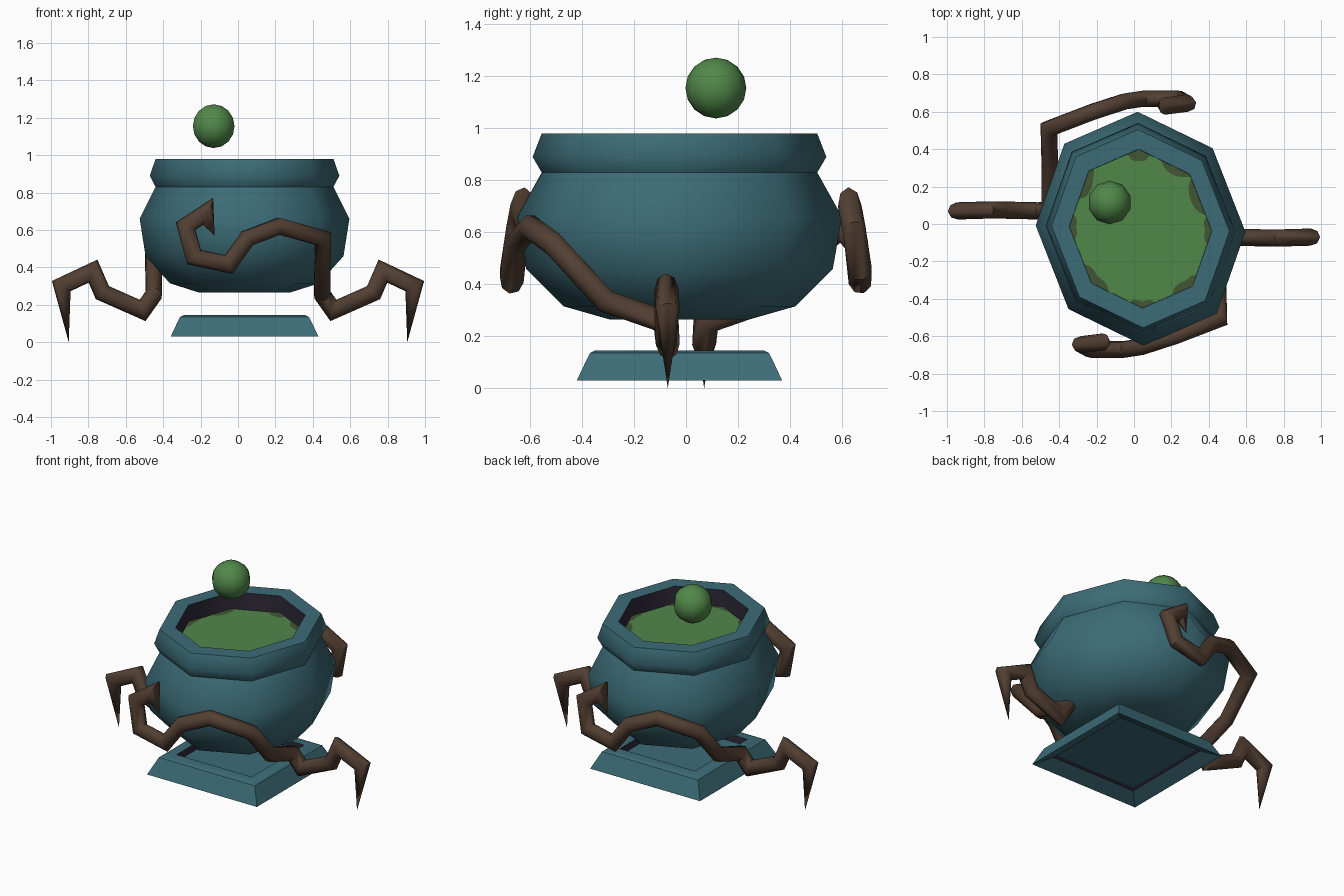
import bpy, bmesh, math
from mathutils import Vector

if "Cube" in bpy.data.objects:
    bpy.data.objects.remove(bpy.data.objects["Cube"])

CX, CY = 0.035, -0.025          # shared centre of pot and base


def material(name, rgb):
    m = bpy.data.materials.new(name)
    m.diffuse_color = (*rgb, 1)
    m.use_nodes = True
    m.node_tree.nodes["Principled BSDF"].inputs["Base Color"].default_value = m.diffuse_color
    return m


TEAL = material("teal metal", (0.045, 0.15, 0.185))
INNER = material("dark violet lining", (0.028, 0.023, 0.04))
GREEN = material("green brew", (0.083, 0.245, 0.068))
MURK = material("murky green", (0.053, 0.092, 0.034))
BROWN = material("brown wood", (0.085, 0.05, 0.032))


def finish(name, bm, mats, angle=50):
    bmesh.ops.recalc_face_normals(bm, faces=bm.faces)
    mesh = bpy.data.meshes.new(name)
    bm.to_mesh(mesh)
    bm.free()
    for m in mats:
        mesh.materials.append(m)
    ob = bpy.data.objects.new(name, mesh)
    bpy.context.collection.objects.link(ob)
    bpy.ops.object.select_all(action='DESELECT')
    ob.select_set(True)
    bpy.context.view_layer.objects.active = ob
    bpy.ops.object.shade_smooth_by_angle(angle=math.radians(angle))
    return ob


def bridge(bm, a, b, mat=0):
    n = len(a)
    for i in range(n):
        bm.faces.new((a[i], a[(i + 1) % n], b[(i + 1) % n], b[i])).material_index = mat


def pot_point(t, r, z):
    """Point on the slightly skewed octagon; t runs 0..8 around it."""
    def corner(k):
        a = math.tau * k / 8
        x, y = 0.897 * r * math.cos(a), r * math.sin(a)
        return Vector((CX + x - 0.025 * y, CY + y - 0.03 * x, z))
    k = math.floor(t)
    return corner(k).lerp(corner(k + 1), t - k)


def square_point(t, r, z):
    a = math.tau * (t + 0.5) / 4
    s = r * math.sqrt(2)
    return Vector((CX + s * math.cos(a), CY + s * math.sin(a), z))


def rings(bm, point, sides, profile):
    """Stack rings of (radius, z, material of the band leading to it)."""
    loops, prev = [], None
    for r, z, mat in profile:
        loop = [bm.verts.new(point(i, r, z)) for i in range(sides)]
        if prev:
            bridge(bm, prev, loop, mat)
        prev = loop
        loops.append(loop)
    return loops


# Pot: outer wall, flat rim and dark lining
bm = bmesh.new()
loops = rings(bm, pot_point, 8, [
    (0.27, 0.265, 0), (0.445, 0.315, 0), (0.59, 0.46, 0), (0.625, 0.66, 0),
    (0.53, 0.83, 0), (0.565, 0.89, 0), (0.53, 0.98, 0), (0.425, 0.98, 0),
    (0.425, 0.80, 1)])
bm.faces.new(loops[0])
finish("pot", bm, [TEAL, INNER])

# Brew surface
LEVEL = 0.87
bm = bmesh.new()
bm.faces.new([bm.verts.new(pot_point(i, 0.424, LEVEL)) for i in range(8)])
brew = finish("brew_surface", bm, [GREEN])
if brew.data.polygons[0].normal.z < 0:
    brew.data.flip_normals()

# Murky scalloped patches along the edge of the brew: (centre, half width, depth)
bm = bmesh.new()
for c, w, d in [(2.0, 0.22, 0.14), (1.25, 0.30, 0.11), (0.6, 0.33, 0.13), (0.0, 0.24, 0.09),
                (3.2, 0.30, 0.12), (4.0, 0.22, 0.09), (5.0, 0.33, 0.12), (6.0, 0.25, 0.08),
                (6.9, 0.30, 0.11)]:
    prev = None
    for i in range(9):
        u = i / 8
        t = c + w * (2 * u - 1)
        depth = d * math.sin(math.pi * u) ** 0.5 if 0 < i < 8 else 0.004
        pair = (bm.verts.new(pot_point(t, 0.424, LEVEL + 0.003)),
                bm.verts.new(pot_point(t, 0.424 * (1 - depth), LEVEL + 0.003)))
        if prev:
            f = bm.faces.new((prev[0], pair[0], pair[1], prev[1]))
        prev = pair
patches = finish("murky_patches", bm, [MURK])
if patches.data.polygons[0].normal.z < 0:
    patches.data.flip_normals()

# Square base: sloped frame with a recessed floor above and a hollow below
bm = bmesh.new()
loops = rings(bm, square_point, 4, [
    (0.30, 0.085, 0), (0.30, 0.075, 1), (0.31, 0.07, 1), (0.395, 0.03, 0),
    (0.355, 0.115, 0), (0.345, 0.135, 0), (0.325, 0.145, 0),
    (0.27, 0.145, 0), (0.27, 0.10, 1)])
bm.faces.new(loops[0])
bm.faces.new(loops[-1])
finish("base", bm, [TEAL, INNER], 35)

# Floating bubble
bm = bmesh.new()
bmesh.ops.create_uvsphere(bm, u_segments=10, v_segments=8, radius=0.117)
for v in bm.verts:
    v.co += Vector((-0.13, 0.115, 1.155))
finish("bubble", bm, [GREEN])


def branch(name, path, radius, sign):
    """Mitred tube along a path, with a pointed claw at both ends."""
    p = [Vector((sign * x, sign * y, z)) for x, y, z in path]
    bm = bmesh.new()
    d = (p[2] - p[1]).normalized()
    u = d.orthogonal().normalized()
    v = d.cross(u)
    n = 8
    offs = [radius * (u * math.cos(math.tau * i / n) + v * math.sin(math.tau * i / n))
            for i in range(n)]
    first = prev = None
    for k in range(1, len(p) - 1):
        a = (p[k] - p[k - 1]).normalized()
        b = (p[k + 1] - p[k]).normalized()
        plane = (a + b).normalized()
        slide = b if k == 1 else a
        # slide the tube outline along its segment onto the mitre plane
        offs = [o - slide * (o.dot(plane) / slide.dot(plane)) for o in offs]
        loop = [bm.verts.new(p[k] + o) for o in offs]
        if prev:
            bridge(bm, prev, loop)
        first = first or loop
        prev = loop
    for loop, tip in ((first, p[0]), (prev, p[-1])):
        point = bm.verts.new(tip)
        for i in range(n):
            bm.faces.new((loop[i], loop[(i + 1) % n], point))
    finish(name, bm, [BROWN], 50)


# Twisted legs: foot claw, along the pot wall, up to the gripping claw
LEG = [(0.905, -0.07, 0.0), (0.945, -0.07, 0.30), (0.775, -0.075, 0.38), (0.725, -0.075, 0.265),
       (0.51, -0.07, 0.17), (0.45, -0.08, 0.255), (0.45, -0.31, 0.335), (0.455, -0.51, 0.555),
       (0.22, -0.60, 0.62), (0.05, -0.655, 0.555), (-0.05, -0.67, 0.415), (-0.235, -0.67, 0.455),
       (-0.28, -0.645, 0.62), (-0.16, -0.63, 0.70), (-0.125, -0.63, 0.57)]
branch("right_leg", LEG, 0.046, 1)
branch("left_leg", LEG, 0.046, -1)
